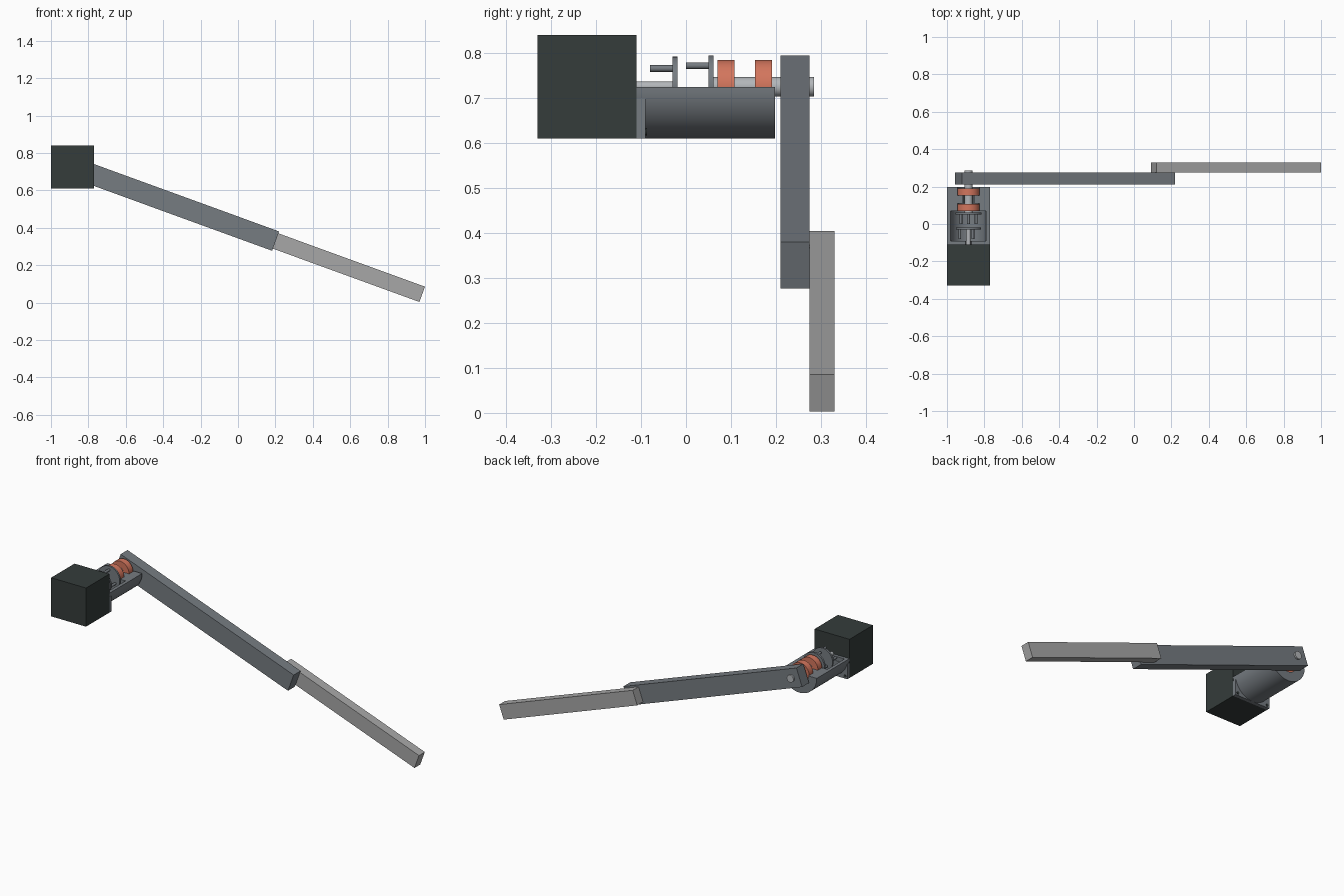
import bpy, bmesh, math
from mathutils import Matrix, Vector

if "Cube" in bpy.data.objects:
    bpy.data.objects.remove(bpy.data.objects["Cube"])


def material(name, r, g, b):
    m = bpy.data.materials.new(name)
    m.use_nodes = True
    m.diffuse_color = (r, g, b, 1)
    m.node_tree.nodes["Principled BSDF"].inputs["Base Color"].default_value = (r, g, b, 1)
    return m


dark = material("dark motor", 0.035, 0.045, 0.043)
steel = material("steel grey", 0.18, 0.2, 0.22)
light = material("light grey", 0.39, 0.39, 0.39)
shaft_grey = material("shaft grey", 0.45, 0.47, 0.49)
orange = material("bearing orange", 0.65, 0.18, 0.11)

AX, AZ = -0.885, 0.725      # drive axis, running along y
R = 0.115                   # housing radius


def finish(name, bm, mat, smooth=False):
    bmesh.ops.recalc_face_normals(bm, faces=bm.faces)
    mesh = bpy.data.meshes.new(name)
    bm.to_mesh(mesh)
    bm.free()
    mesh.materials.append(mat)
    ob = bpy.data.objects.new(name, mesh)
    bpy.context.scene.collection.objects.link(ob)
    if smooth:
        bpy.ops.object.select_all(action="DESELECT")
        ob.select_set(True)
        bpy.context.view_layer.objects.active = ob
        bpy.ops.object.shade_smooth_by_angle(angle=math.radians(30))
    return ob


def box(name, centre, size, mat, tilt=0):
    bm = bmesh.new()
    turn = Matrix.Rotation(math.radians(tilt), 4, "Y")
    place = Matrix.Translation(centre) @ turn @ Matrix.Diagonal((*size, 1))
    bmesh.ops.create_cube(bm, size=1, matrix=place)
    return finish(name, bm, mat)


def rod(name, y0, y1, radius, mat, x=AX, z=AZ, sides=48):
    bm = bmesh.new()
    place = Matrix.Translation((x, (y0 + y1) / 2, z)) @ Matrix.Rotation(math.pi / 2, 4, "X")
    bmesh.ops.create_cone(bm, cap_ends=True, segments=sides, radius1=radius,
                          radius2=radius, depth=y1 - y0, matrix=place)
    return finish(name, bm, mat, True)


def half_shell(name, y0, y1, inner, mat, steps=32):
    """Lower half of a tube, extruded along y."""
    def arc(radius):
        angles = [math.pi * (1 + i / steps) for i in range(steps + 1)]
        return [Vector((AX + radius * math.cos(a), y0, AZ + radius * math.sin(a))) for a in angles]
    bm = bmesh.new()
    face = bm.faces.new([bm.verts.new(p) for p in arc(R) + arc(inner)[::-1]])
    out = bmesh.ops.extrude_face_region(bm, geom=[face])
    moved = [v for v in out["geom"] if isinstance(v, bmesh.types.BMVert)]
    bmesh.ops.translate(bm, verts=moved, vec=(0, y1 - y0, 0))
    return finish(name, bm, mat, True)


# Motor block and mounting flange
box("motor_block", (AX, -0.22, 0.725), (0.23, 0.22, 0.23), dark)
box("mounting_flange", (AX, -0.1, 0.655), (0.23, 0.02, 0.09), steel)
for side in (-1, 1):
    rod("flange_bolt", -0.091, -0.087, 0.008, dark, AX + side * 0.1, 0.625, 16)

# Open housing: end wall, coupling cavity, bearing seats
for name, y0, y1, inner in (("housing_front_wall", -0.11, -0.092, 0.015),
                            ("housing_cavity", -0.092, 0.07, 0.095),
                            ("housing_front_seat", 0.07, 0.11, 0.06),
                            ("housing_spacer", 0.11, 0.155, 0.03),
                            ("housing_back_seat", 0.155, 0.198, 0.06)):
    half_shell(name, y0, y1, inner, steel)

# Shafts and bearings
rod("motor_shaft", -0.11, -0.03, 0.012, shaft_grey)
rod("output_shaft", 0.06, 0.285, 0.022, shaft_grey)
for y in (0.07, 0.153):
    rod("bearing", y, y + 0.038, 0.06, orange)

# Coupling discs, each with three pins
for name, y0, radius, p0, start in (("motor_coupling", -0.03, 0.067, -0.08, 60),
                                    ("output_coupling", 0.05, 0.07, 0.0, 90)):
    rod(name + "_disc", y0, y0 + 0.011, radius, steel)
    for k in range(3):
        a = math.radians(start + 120 * k)
        rod(name + "_pin", p0, y0, 0.0075, steel,
            AX + 0.047 * math.cos(a), AZ + 0.047 * math.sin(a), 16)

# Two-part arm, tilted down towards the left
box("upper_arm", (-0.369, 0.2425, 0.536), (1.213, 0.065, 0.11), steel, 20)
box("forearm", (0.545, 0.3025, 0.204), (0.936, 0.055, 0.087), light, 20)
